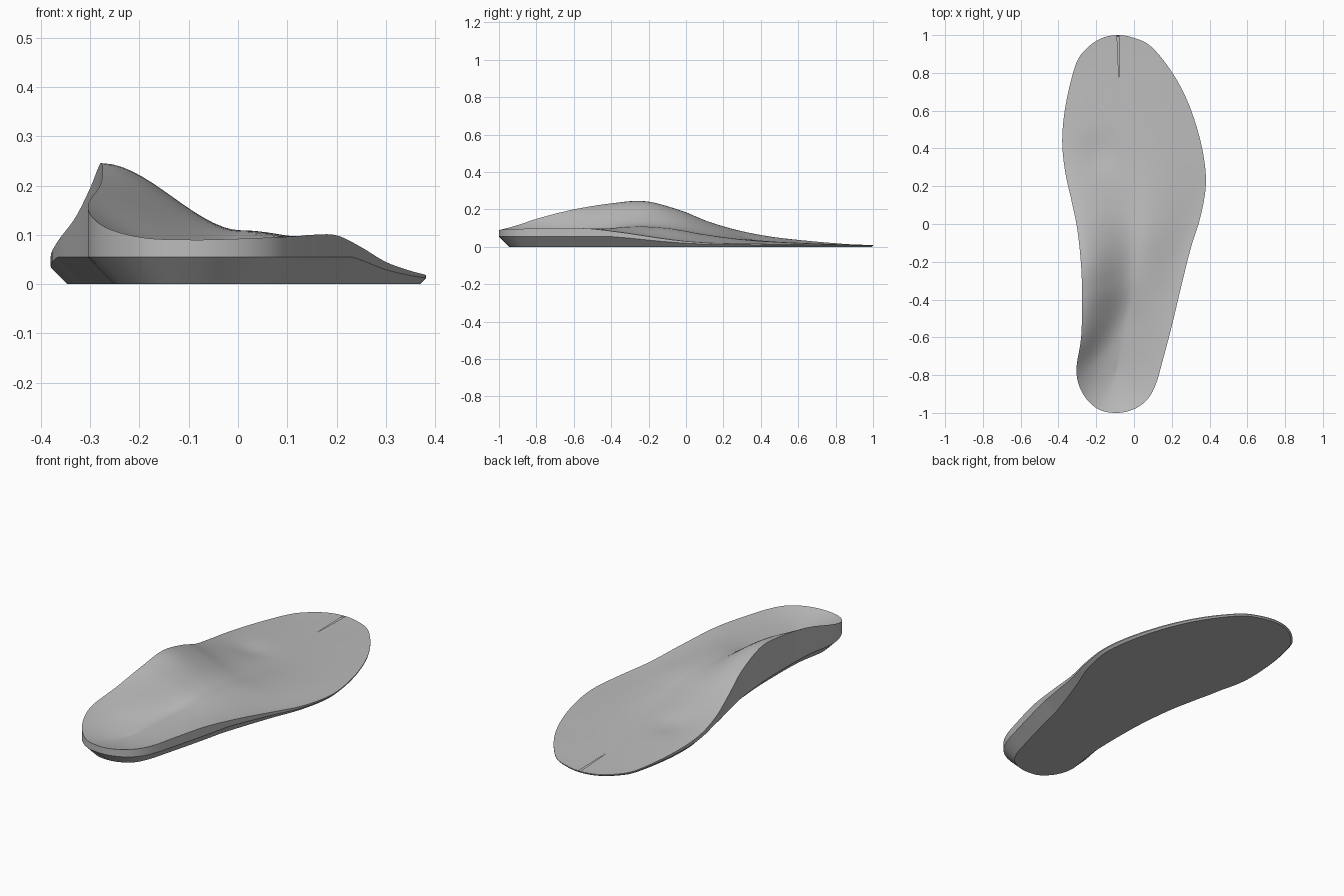
import bpy, bmesh, math
from mathutils import Vector

cube = bpy.data.objects.get("Cube")
if cube:
    bpy.data.objects.remove(cube, do_unlink=True)

ROWS, COLS, STEPS = 90, 14, 16


def spline(points, closed=False):
    """Dense smooth samples through the given points."""
    pts = [Vector(p) for p in points]
    count = len(pts)
    pick = (lambda i: pts[i % count]) if closed else (lambda i: pts[min(max(i, 0), count - 1)])
    out = []
    for i in range(count if closed else count - 1):
        a, b, c, d = (pick(i + k) for k in (-1, 0, 1, 2))
        for j in range(STEPS):
            t = j / STEPS
            out.append(b + (c - a) * t / 2 + (a * 2 - b * 5 + c * 4 - d) * t * t / 2
                       + (b * 3 - a - c * 3 + d) * t ** 3 / 2)
    out.append(pick(count if closed else count - 1).copy())
    return out


def at_y(samples, y):
    """Point of a heel-to-toe sample list at length position y."""
    if y <= samples[0].y:
        return samples[0].copy()
    for a, b in zip(samples, samples[1:]):
        if a.y <= y <= b.y and b.y > a.y:
            return a.lerp(b, (y - a.y) / (b.y - a.y))
    return samples[-1].copy()


# Rim line: x, y and height, from the heel up the outer side
outer = [(-.09, -1, .09), (0, -.98, .092), (.07, -.93, .095), (.115, -.85, .097),
         (.15, -.73, .1), (.2, -.54, .099), (.25, -.33, .075), (.3, -.13, .045),
         (.35, .03, .027), (.38, .2, .019), (.37, .35, .017), (.33, .52, .015),
         (.27, .68, .013), (.19, .82, .012), (.09, .94, .01), (0, .985, .01)]
# and from the toe back down the arch side
inner = [(-.09, 1, .01), (-.18, .98, .01), (-.26, .92, .012), (-.31, .84, .016),
         (-.36, .64, .033), (-.38, .45, .055), (-.365, .28, .088), (-.33, .12, .135),
         (-.3, -.03, .195), (-.28, -.22, .244), (-.275, -.4, .232), (-.28, -.6, .2),
         (-.305, -.78, .155), (-.27, -.9, .116), (-.19, -.98, .094)]
rim = spline(outer + inner, closed=True)
toe = len(outer) * STEPS
outer_side, inner_side = rim[:toe + 1], rim[toe:][::-1]

# Middle line of the footbed
middle = spline([(-.09, -.76, .056), (-.04, -.5, .08), (0, -.3, .108), (.02, -.1, .1),
                 (.02, .1, .066), (0, .3, .04), (-.03, .5, .026), (-.08, .76, .014)])


def footbed_point(edge, centre, s):
    """Point between the middle line (s=0) and the rim (s=1)."""
    p = centre.lerp(edge, s)
    arch = s * s * (3 - 2 * s)
    cup = min(max((-edge.y - .4) / .4, 0), 1)
    rise = arch + (s * s - arch) * cup
    p.z = centre.z + (edge.z - centre.z) * rise
    # Shallow hollow under the big toe joint
    spread = ((p.x + .2) ** 2 + (p.y - .37) ** 2) / .008
    p.z -= .012 * math.exp(-spread) * (1 - s ** 4)
    return p


bm = bmesh.new()

# Footbed surface
grid = []
for i in range(ROWS + 1):
    y = -math.cos(math.pi * i / ROWS)
    centre = at_y(middle, y * .76)
    left, right = at_y(inner_side, y), at_y(outer_side, y)
    row = [footbed_point(left, centre, 1 - j / COLS) for j in range(COLS)]
    row += [footbed_point(right, centre, j / COLS) for j in range(COLS + 1)]
    grid.append([bm.verts.new(p) for p in row])
for low, high in zip(grid, grid[1:]):
    for j in range(2 * COLS):
        bm.faces.new((low[j], low[j + 1], high[j + 1], high[j]))

# Side wall, bevelled lower edge and flat base
top_loop = [row[-1] for row in grid] + [row[0] for row in grid[-2:0:-1]]
count = len(top_loop)
wall_loop, base_loop = [], []
for i, v in enumerate(top_loop):
    along = top_loop[(i + 1) % count].co - top_loop[i - 1].co
    inward = Vector((-along.y, along.x, 0)).normalized()
    h = min(.055, v.co.z * .65)
    wall_loop.append(bm.verts.new((v.co.x, v.co.y, h)))
    base = v.co + inward * h
    base_loop.append(bm.verts.new((base.x, base.y, 0)))
for upper, lower in ((top_loop, wall_loop), (wall_loop, base_loop)):
    for i in range(count):
        k = (i + 1) % count
        bm.faces.new((upper[k], upper[i], lower[i], lower[k]))
bm.faces.new(base_loop[::-1])

bmesh.ops.remove_doubles(bm, verts=bm.verts[:], dist=.00001)
bmesh.ops.recalc_face_normals(bm, faces=bm.faces[:])

mesh = bpy.data.meshes.new("insole")
bm.to_mesh(mesh)
bm.free()
insole = bpy.data.objects.new("insole", mesh)
bpy.context.collection.objects.link(insole)

# Plain grey foam
grey = bpy.data.materials.new("grey_foam")
grey.use_nodes = True
colour = (.5, .5, .5, 1)
grey.diffuse_color = colour
grey.node_tree.nodes["Principled BSDF"].inputs["Base Color"].default_value = colour
mesh.materials.append(grey)

bpy.ops.object.select_all(action="DESELECT")
insole.select_set(True)
bpy.context.view_layer.objects.active = insole
bpy.ops.object.shade_smooth_by_angle(angle=math.radians(30))
